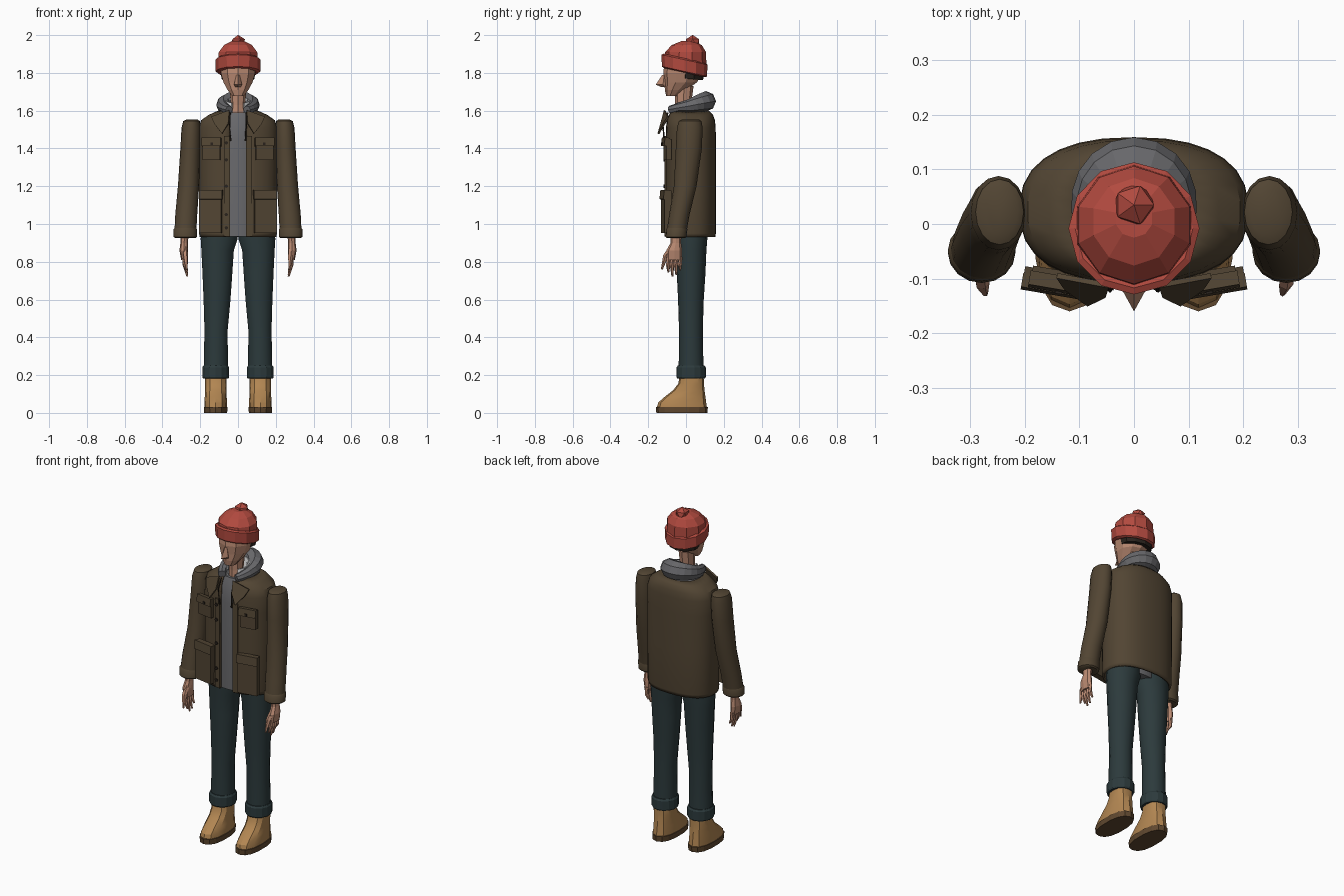
import bpy, math
from mathutils import Vector

if "Cube" in bpy.data.objects:
    bpy.data.objects.remove(bpy.data.objects["Cube"])

def mat(name, r, g, b):
    m = bpy.data.materials.new(name)
    lin = [((c / 255 + 0.055) / 1.055) ** 2.4 for c in (r, g, b)]
    m.diffuse_color = (*lin, 1)
    m.use_nodes = True
    m.node_tree.nodes["Principled BSDF"].inputs["Base Color"].default_value = m.diffuse_color
    return m

BROWN = mat("jacket_brown", 82, 69, 51)
RED = mat("knit_red", 178, 74, 63)
SKIN = mat("skin", 186, 138, 114)
GREY = mat("hoodie_grey", 104, 104, 107)
TEAL = mat("trouser_teal", 44, 58, 60)
TAN = mat("boot_tan", 178, 134, 82)
SOLE = mat("sole_brown", 96, 72, 47)
DARK = mat("dark_trim", 42, 35, 29)
WHITE = mat("collar_white", 235, 235, 235)

def make(name, verts, faces, m, smooth=None, thick=0):
    me = bpy.data.meshes.new(name)
    me.from_pydata(verts, [], faces)
    me.materials.append(m)
    ob = bpy.data.objects.new(name, me)
    bpy.context.collection.objects.link(ob)
    bpy.ops.object.select_all(action='DESELECT')
    ob.select_set(True)
    bpy.context.view_layer.objects.active = ob
    bpy.ops.object.mode_set(mode='EDIT')
    bpy.ops.mesh.select_all(action='SELECT')
    bpy.ops.mesh.normals_make_consistent(inside=False)
    bpy.ops.object.mode_set(mode='OBJECT')
    if smooth:
        bpy.ops.object.shade_smooth_by_angle(angle=math.radians(smooth))
    if thick:
        mod = ob.modifiers.new("thickness", 'SOLIDIFY')
        mod.thickness, mod.offset = thick, -1
    return ob

def loft(name, rings, m, n=12, p=2.0, s=1, gap=0, tilt=0, smooth=None, thick=0):
    """Stack of (cx, cy, z, rx, ry) outlines; gap leaves the front open by that half width."""
    verts, faces = [], []
    cols = n + 1 if gap else n
    for cx, cy, z, rx, ry in rings:
        g = math.asin((gap / rx) ** (p / 2)) if gap else 0
        for i in range(cols):
            a = g + (2 * math.pi - 2 * g) * i / n
            si, co = math.sin(a), math.cos(a)
            x = cx + rx * math.copysign(abs(si) ** (2 / p), si)
            y = cy - ry * math.copysign(abs(co) ** (2 / p), co)
            verts.append((s * x, y, z + tilt * y))
    for r in range(len(rings) - 1):
        for i in range(n):
            j = (i + 1) % cols
            a, b = r * cols, (r + 1) * cols
            faces.append((a + i, a + j, b + j, b + i))
    if not gap:
        faces += [tuple(range(n)), tuple(range(len(verts) - n, len(verts)))]
    return make(name, verts, faces, m, smooth, thick)

def tube(name, pts, radii, m, n=6, s=1, smooth=None):
    pts = [Vector((s * x, y, z)) for x, y, z in pts]
    verts, faces, k = [], [], len(pts)
    for i, (c, r) in enumerate(zip(pts, radii)):
        q = (pts[min(i + 1, k - 1)] - pts[max(i - 1, 0)]).to_track_quat('Z', 'Y')
        for j in range(n):
            a = 2 * math.pi * j / n
            verts.append(c + q @ Vector((r * math.cos(a), r * math.sin(a), 0)))
    for i in range(k - 1):
        for j in range(n):
            l = (j + 1) % n
            faces.append((i * n + j, i * n + l, i * n + n + l, i * n + n + j))
    faces += [tuple(range(n)), tuple(range(k * n - n, k * n))]
    return make(name, verts, faces, m, smooth)

def box(name, loc, size, m, rz=0, rx=0):
    bpy.ops.mesh.primitive_cube_add(size=1, location=loc, rotation=(rx, 0, rz))
    ob = bpy.context.object
    ob.name, ob.scale = name, size
    ob.data.materials.append(m)
    return ob

# Jacket body, open down the front
loft("jacket_body", [(0, .023, .93, .203, .132), (0, .023, .95, .207, .135),
                     (0, .025, 1.2, .207, .134), (0, .025, 1.42, .21, .134),
                     (0, .025, 1.51, .209, .132), (0, .025, 1.55, .195, .128),
                     (0, .025, 1.578, .155, .118), (0, .02, 1.6, .105, .1)],
     BROWN, n=28, p=2.4, gap=.043, smooth=35, thick=.012)
# Hoodie under the jacket
loft("hoodie_body", [(0, 0, .935, .1, .1), (0, 0, 1.45, .1, .1), (0, 0, 1.54, .09, .09),
                     (0, 0, 1.59, .08, .07)], GREY, n=16, p=3, smooth=35)
# Hood gathered round the neck: thick behind, thin in front
arc = [2.5 * (i / 8 - 1) for i in range(17)]
tube("hood", [(.078 * math.sin(a), .02 + (.085 if math.cos(a) > 0 else .13) * math.cos(a),
               1.6 + .025 * (1 + math.cos(a))) for a in arc],
     [.018 + .018 * (1 + math.cos(a)) for a in arc], GREY, n=8)
# Light shirt collar
loft("shirt_collar", [(0, -.01, 1.585, .055, .055), (0, 0, 1.655, .06, .055)],
     WHITE, n=10, gap=.03, tilt=.3, thick=.006)

# Neck, head, nose and hair
loft("neck", [(0, -.015, 1.56, .043, .045), (0, -.015, 1.63, .038, .042),
              (0, -.01, 1.73, .045, .05)], SKIN, n=8)
loft("head", [(0, -.075, 1.677, .033, .03), (0, -.055, 1.71, .058, .057),
              (0, -.028, 1.75, .081, .086), (0, -.018, 1.8, .096, .102),
              (0, -.01, 1.89, .095, .1)], SKIN, n=10)
loft("nose", [(0, -.115, 1.79, .008, .01), (0, -.122, 1.738, .021, .038),
              (0, -.112, 1.725, .014, .02)], SKIN, n=4)
loft("hair", [(0, .02, 1.77, .09, .07), (0, .02, 1.82, .1, .082)], DARK, n=10, tilt=-.1)

# Knitted hat
loft("hat_dome", [(0, -.005, 1.84, .112, .113), (0, -.002, 1.91, .107, .108),
                  (0, .004, 1.947, .078, .08), (0, .01, 1.968, .035, .035)], RED, n=10)
loft("hat_band", [(0, -.008, 1.8, .108, .11), (0, -.008, 1.806, .118, .12),
                  (0, -.008, 1.868, .12, .121), (0, -.008, 1.876, .108, .109)],
     RED, n=12, tilt=-.22)
bpy.ops.mesh.primitive_ico_sphere_add(subdivisions=1, radius=.041, location=(0, .035, 1.96))
bpy.context.object.name = "hat_pompom"
bpy.context.object.data.materials.append(RED)

for s, side in ((-1, "right"), (1, "left")):
    # Sleeve and cuff
    loft(side + "_sleeve", [(.243, .024, 1.553, .03, .045), (.246, .022, 1.545, .044, .06),
                            (.248, .02, 1.51, .051, .068), (.252, .015, 1.4, .053, .069),
                            (.262, -.004, 1.2, .056, .06), (.274, -.035, 1.05, .058, .054),
                            (.278, -.048, .97, .058, .053)], BROWN, n=16, s=s, smooth=40)
    loft(side + "_sleeve_cuff", [(.279, -.052, .925, .053, .048), (.279, -.052, .932, .062, .056),
                                 (.279, -.049, .972, .062, .056), (.278, -.047, .982, .055, .05)],
         BROWN, n=16, s=s, smooth=40)
    # Hand
    loft(side + "_palm", [(.283, -.052, .95, .022, .028), (.285, -.054, .9, .02, .028),
                          (.287, -.062, .86, .023, .042), (.283, -.062, .81, .018, .042)],
         SKIN, n=8, s=s)
    for k in range(4):
        y, tip = -.093 + .021 * k, (.745, .722, .73, .755)[k]
        tube(f"{side}_finger_{k + 1}", [(.284, y, .825), (.282, y - .002, .78), (.268, y, tip)],
             [.012, .011, .005], SKIN, n=5, s=s)
    tube(side + "_thumb", [(.282, -.075, .875), (.278, -.108, .83), (.272, -.128, .76)],
         [.014, .014, .005], SKIN, n=5, s=s)

    # Trouser leg with turn-up
    loft(side + "_trouser_leg", [(.099, .028, 1.0, .096, .088), (.1, .028, .92, .1, .085),
                                 (.108, .028, .86, .088, .08), (.109, .027, .74, .081, .076),
                                 (.111, .026, .6, .073, .068), (.116, .026, .44, .063, .063),
                                 (.118, .027, .2, .066, .066)], TEAL, n=14, s=s, smooth=40)
    loft(side + "_turn_up", [(.118, .027, .182, .069, .073), (.118, .027, .19, .073, .078),
                             (.118, .027, .24, .073, .078), (.118, .027, .25, .067, .071)],
         TEAL, n=14, s=s)
    # Boot and sole
    loft(side + "_boot", [(.118, -.022, .025, .06, .133), (.118, -.02, .055, .06, .127),
                          (.118, -.005, .085, .058, .108), (.118, .015, .12, .056, .083),
                          (.118, .027, .155, .056, .068), (.118, .03, .2, .056, .063)],
         TAN, n=12, p=2.4, s=s, smooth=30)
    loft(side + "_sole", [(.118, -.022, 0, .062, .135), (.118, -.022, .032, .064, .138)],
         SOLE, n=14, p=2.4, s=s)

    # Pockets with flaps
    turn = s * .17
    box(side + "_chest_pocket", (s * .14, -.098, 1.395), (.095, .028, .11), BROWN, turn)
    box(side + "_chest_flap", (s * .141, -.109, 1.435), (.103, .026, .045), BROWN, turn, -.12)
    box(side + "_chest_button", (s * .138, -.124, 1.425), (.013, .008, .013), DARK, turn)
    box(side + "_hip_pocket", (s * .144, -.105, 1.065), (.118, .036, .225), BROWN, turn)
    box(side + "_hip_flap", (s * .144, -.115, 1.155), (.124, .026, .05), BROWN, turn, -.1)
    box(side + "_placket", (s * .058, -.109, 1.2), (.032, .009, .53), BROWN, s * .07)
    # Lapel
    pts = [(.044, -.108, 1.6), (.14, -.09, 1.565), (.125, -.112, 1.53), (.083, -.142, 1.475),
           (.05, -.126, 1.53)]
    make(side + "_lapel", [(s * x, y, z) for x, y, z in pts], [tuple(range(5))], BROWN, thick=.01)
    # Drawstring
    tube(side + "_drawstring", [(.042, -.095, 1.59), (.044, -.122, 1.53), (.04, -.116, 1.44)],
         [.004, .004, .006], DARK, n=5, s=s)

# Buttons down one front edge
for i, z in enumerate((.98, 1.05, 1.2, 1.34, 1.43)):
    bpy.ops.mesh.primitive_cylinder_add(vertices=8, radius=.009, depth=.009,
                                        location=(-.062, -.115, z), rotation=(math.pi / 2, 0, 0))
    bpy.context.object.name = f"front_button_{i + 1}"
    bpy.context.object.data.materials.append(DARK)
